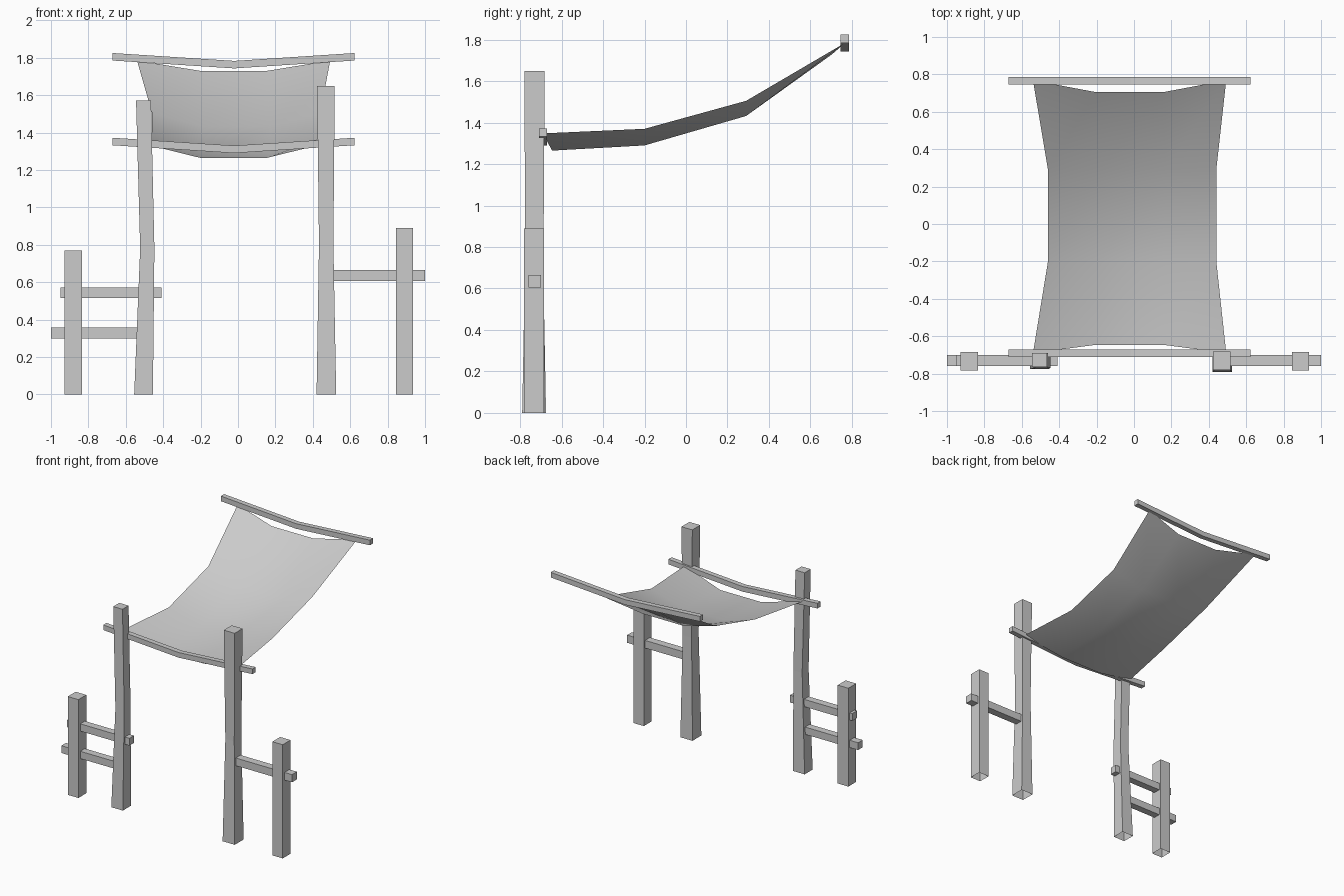
import bpy
import bmesh

cube = bpy.data.objects.get("Cube")
if cube:
    bpy.data.objects.remove(cube, do_unlink=True)

GREY = 0.6
grey = bpy.data.materials.new("plain grey")
grey.use_nodes = True
grey.diffuse_color = (GREY, GREY, GREY, 1)
grey.node_tree.nodes["Principled BSDF"].inputs["Base Color"].default_value = (GREY, GREY, GREY, 1)


def finish(name, bm, normals=True):
    if normals:
        bmesh.ops.recalc_face_normals(bm, faces=bm.faces)
    mesh = bpy.data.meshes.new(name)
    bm.to_mesh(mesh)
    bm.free()
    mesh.materials.append(grey)
    obj = bpy.data.objects.new(name, mesh)
    bpy.context.collection.objects.link(obj)
    return obj


def loft(name, rings, close_start=True):
    """Skin a run of four-cornered rings into a beam."""
    bm = bmesh.new()
    loops = [[bm.verts.new(p) for p in ring] for ring in rings]
    for a, b in zip(loops, loops[1:]):
        for i in range(4):
            j = (i + 1) % 4
            bm.faces.new((a[i], a[j], b[j], b[i]))
    bm.faces.new(loops[-1])
    if close_start:
        bm.faces.new(loops[0])
    return finish(name, bm)


def post(name, sections):
    """Upright post, open underneath; sections are (z, x0, x1, y0, y1)."""
    loft(name, [[(x0, y0, z), (x1, y0, z), (x1, y1, z), (x0, y1, z)]
                for z, x0, x1, y0, y1 in sections], close_start=False)


def rail(name, stations, y, size):
    """Rail along x; stations are (x, z) of its centre line."""
    h = size / 2
    loft(name, [[(x, y - h, z - h), (x, y + h, z - h), (x, y + h, z + h), (x, y - h, z + h)]
                for x, z in stations])


# Tall posts, slightly hewn
post("tall_post_left", [(0, 0.42, 0.525, -0.79, -0.68),
                        (0.8, 0.433, 0.51, -0.775, -0.687),
                        (1.65, 0.423, 0.517, -0.78, -0.682)])
post("tall_post_right", [(0, -0.555, -0.455, -0.775, -0.675),
                         (0.78, -0.523, -0.447, -0.77, -0.69),
                         (1.57, -0.545, -0.465, -0.765, -0.69)])

# Short fence posts
post("short_post_left", [(0, 0.845, 0.935, -0.782, -0.685), (0.89, 0.845, 0.935, -0.782, -0.685)])
post("short_post_right", [(0, -0.927, -0.835, -0.782, -0.685), (0.77, -0.927, -0.835, -0.782, -0.685)])

# Fence rails
rail("fence_rail_left", [(0.47, 0.635), (1.0, 0.635)], -0.73, 0.06)
rail("fence_rail_right_upper", [(-0.95, 0.543), (-0.41, 0.543)], -0.73, 0.057)
rail("fence_rail_right_lower", [(-1.0, 0.328), (-0.49, 0.328)], -0.73, 0.057)

# Sagging poles that hold the cloth
for name, y, z in (("front_pole", -0.69, 1.352), ("back_pole", 0.765, 1.805)):
    rail(name, [(-0.67, z), (-0.02, z - 0.042), (0.622, z)], y, 0.04)

# Cloth: rows are (edge y, edge z, middle y, middle z, left x, right x)
rows = [(-0.69, 1.348, -0.646, 1.265, -0.54, 0.493),
        (-0.2, 1.37, -0.2, 1.29, -0.46, 0.44),
        (0.29, 1.505, 0.29, 1.432, -0.46, 0.44),
        (0.768, 1.785, 0.705, 1.73, -0.54, 0.493)]
bm = bmesh.new()
grid = []
for ye, ze, ym, zm, x0, x1 in rows:
    mid = (x0 + x1) / 2
    inner = 0.18
    grid.append([bm.verts.new(p) for p in ((x0, ye, ze), (mid - inner, ym, zm),
                                           (mid + inner, ym, zm), (x1, ye, ze))])
for a, b in zip(grid, grid[1:]):
    for i in range(3):
        bm.faces.new((a[i], a[i + 1], b[i + 1], b[i]))
for f in bm.faces:
    f.smooth = True
finish("cloth_canopy", bm, normals=False)
